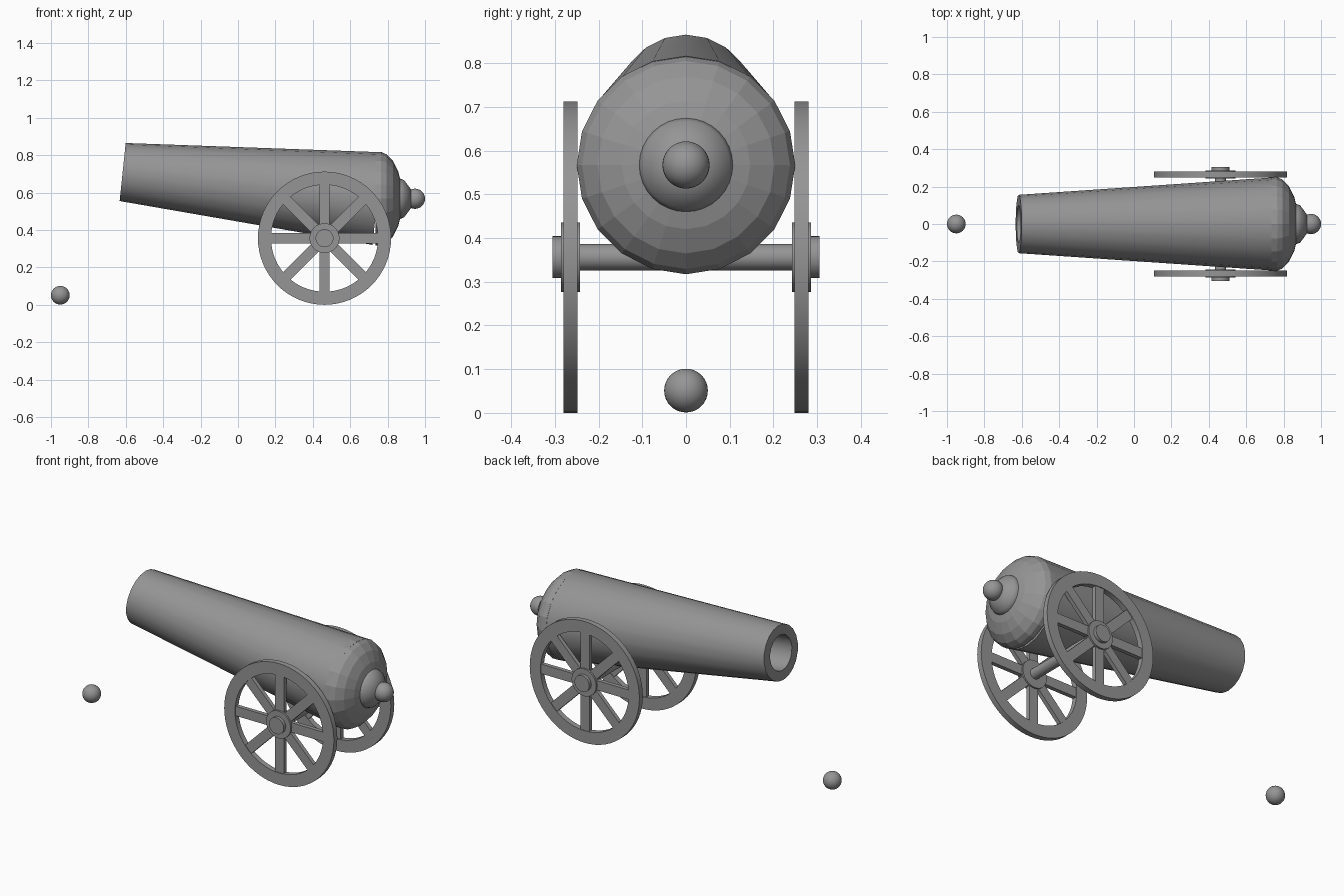
import bpy, bmesh, math
from mathutils import Matrix, Vector

if "Cube" in bpy.data.objects:
    bpy.data.objects.remove(bpy.data.objects["Cube"])

iron = bpy.data.materials.new("iron_grey")
iron.diffuse_color = (0.30, 0.30, 0.30, 1)
iron.use_nodes = True
iron.node_tree.nodes["Principled BSDF"].inputs["Base Color"].default_value = iron.diffuse_color


def finish(name, bm, matrix, smooth=True, angle=40):
    """Turn a bmesh into a coloured, shaded object."""
    bmesh.ops.recalc_face_normals(bm, faces=bm.faces)
    bm.transform(matrix)
    mesh = bpy.data.meshes.new(name)
    bm.to_mesh(mesh)
    bm.free()
    mesh.materials.append(iron)
    ob = bpy.data.objects.new(name, mesh)
    bpy.context.collection.objects.link(ob)
    if smooth:
        bpy.ops.object.select_all(action='DESELECT')
        ob.select_set(True)
        bpy.context.view_layer.objects.active = ob
        bpy.ops.object.shade_smooth_by_angle(angle=math.radians(angle))
    return ob


def lathe(name, profile, matrix, sides=20, closed=False, smooth=True):
    """Spin (distance, radius) points around the local x axis."""
    bm = bmesh.new()
    rings = []
    for x, r in profile:
        if r == 0:
            rings.append([bm.verts.new((x, 0, 0))] * sides)
        else:
            rings.append([bm.verts.new((x, r * math.sin(2 * math.pi * k / sides),
                                        r * math.cos(2 * math.pi * k / sides)))
                          for k in range(sides)])
    pairs = list(zip(rings, rings[1:])) + ([(rings[-1], rings[0])] if closed else [])
    for a, b in pairs:
        for k in range(sides):
            j = (k + 1) % sides
            bm.faces.new(list(dict.fromkeys((a[k], a[j], b[j], b[k]))))
    return finish(name, bm, matrix, smooth)


def ball(name, centre, radius):
    bm = bmesh.new()
    bmesh.ops.create_uvsphere(bm, u_segments=32, v_segments=16, radius=radius)
    return finish(name, bm, Matrix.Translation(centre))


# Tapered barrel with an open bore, muzzle raised
tilt = Matrix.Translation((0.745, 0, 0.568)) @ Matrix.Rotation(math.radians(5.95), 4, 'Y')
lathe("barrel", [(0, 0), (0, 0.249), (-1.369, 0.156), (-1.369, 0.1),
                 (-0.2, 0.1), (-0.2, 0)], tilt)

# Faceted breech dome, collar and knob
axis = Matrix.Translation((0, 0, 0.567))
dome = [(0.735, 0), (0.735, 0.25), (0.765, 0.25)]
dome += [(0.755 + 0.125 * math.sin(a), 0.25 * math.cos(a))
         for a in (math.radians(18 * i) for i in range(1, 5))] + [(0.88, 0)]
lathe("breech_dome", dome, axis, smooth=False)
lathe("breech_collar", [(0.84, 0), (0.84, 0.107), (0.868, 0.107), (0.888, 0.1),
                        (0.925, 0.05), (0.925, 0)], axis, sides=32)
ball("breech_knob", (0.946, 0, 0.567), 0.054)

# Axle between the wheels
HUB = Vector((0.4625, 0, 0.356))
along_y = Matrix.Translation(HUB) @ Matrix.Rotation(math.radians(90), 4, 'Z')
lathe("axle", [(-0.25, 0), (-0.25, 0.03), (0.25, 0.03), (0.25, 0)], along_y, sides=32)

# Wheels: rim, hub, cap and four bars forming eight spokes
for side, s in (("front", -1), ("back", 1)):
    lathe(side + "_wheel_rim", [(s * 0.248, 0.356), (s * 0.28, 0.356),
                                (s * 0.28, 0.286), (s * 0.248, 0.286)],
          along_y, sides=64, closed=True)
    lathe(side + "_wheel_hub", [(s * 0.243, 0), (s * 0.243, 0.08),
                                (s * 0.286, 0.08), (s * 0.286, 0)], along_y, sides=32)
    lathe(side + "_axle_cap", [(s * 0.28, 0), (s * 0.28, 0.048),
                               (s * 0.305, 0.048), (s * 0.305, 0)], along_y, sides=32)
    bm = bmesh.new()
    for i in range(4):
        bmesh.ops.create_cube(bm, size=1, matrix=Matrix.Rotation(math.radians(45 * i), 4, 'Y')
                              @ Matrix.Diagonal((0.6, 0.024, 0.056, 1)))
    finish(side + "_wheel_spokes", bm,
           Matrix.Translation(HUB + Vector((0, s * 0.264, 0))), smooth=False)

# Loose shot on the ground
ball("cannon_ball", (-0.95, 0, 0.051), 0.05)
